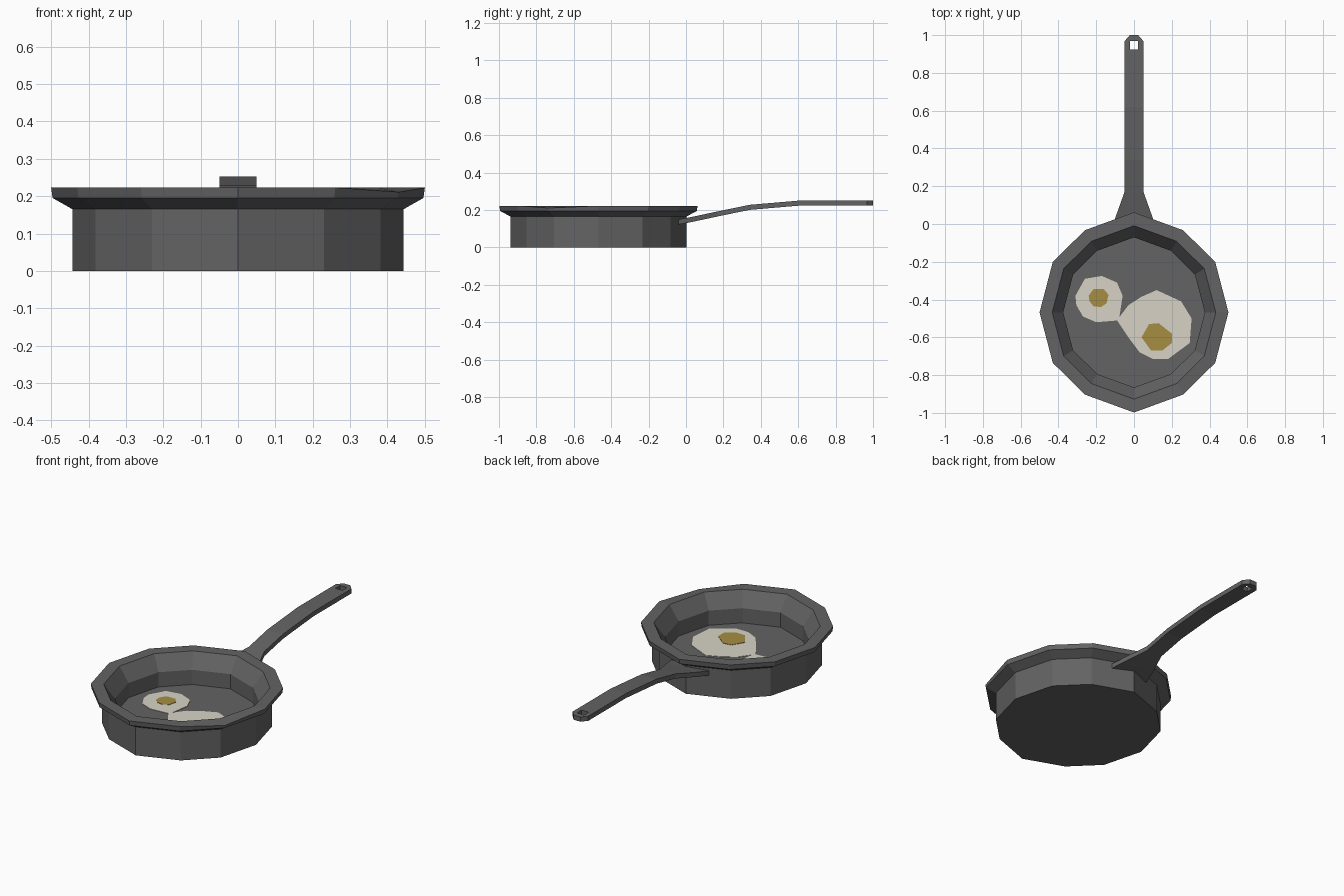
import bpy, bmesh

if "Cube" in bpy.data.objects:
    bpy.data.objects.remove(bpy.data.objects["Cube"])


def material(name, rgb):
    m = bpy.data.materials.new(name)
    m.diffuse_color = (*rgb, 1)
    m.use_nodes = True
    m.node_tree.nodes["Principled BSDF"].inputs["Base Color"].default_value = m.diffuse_color
    return m


IRON = material("dark iron", (0.125, 0.125, 0.125))
WHITE = material("egg white", (0.68, 0.65, 0.56))
YOLK = material("egg yolk", (0.38, 0.27, 0.055))


def finish(bm, name, mat):
    bmesh.ops.recalc_face_normals(bm, faces=bm.faces)
    me = bpy.data.meshes.new(name)
    bm.to_mesh(me)
    bm.free()
    me.materials.append(mat)
    ob = bpy.data.objects.new(name, me)
    bpy.context.collection.objects.link(ob)
    return ob


# Pan: slightly elongated twelve-sided outline swept through a profile
CY = -0.468
quarter = [(0.5, 0), (0.43, 0.267), (0.26, 0.435), (0, 0.53)]
half = quarter + [(-x, y) for x, y in quarter[-2::-1]]
outline = half + [(x, -y) for x, y in half[-2:0:-1]]
profile = [(0.886, 0), (0.886, 0.165), (0.992, 0.195), (1, 0.223),
           (0.866, 0.223), (0.75, 0.14), (0.75, 0.055)]
bm = bmesh.new()
rings = [[bm.verts.new((x * s, CY + y * s, z)) for x, y in outline]
         for s, z in profile]
n = len(outline)
for a, b in zip(rings, rings[1:]):
    for i in range(n):
        j = (i + 1) % n
        bm.faces.new((a[i], a[j], b[j], b[i]))
bm.faces.new(rings[0])
bm.faces.new(rings[-1])
# Small dip in the rim at the front right
rings[3][n - 1].co.z = 0.211
finish(bm, "pan", IRON)

# Handle: strip of three columns with a hanging hole near the tip
H = 0.022
rows = [(-0.04, 0.15, 0.12), (0.03, 0.163, 0.10), (0.17, 0.193, 0.05),
        (0.34, 0.228, 0.05), (0.62, 0.252, 0.05), (0.925, 0.252, 0.05),
        (0.968, 0.252, 0.05), (1.0, 0.252, H)]
T = 0.027
bm = bmesh.new()
top = [[bm.verts.new((x, y, z)) for x in (-w, -H, H, w)] for y, z, w in rows]
for r in range(len(rows) - 1):
    for c in range(3):
        if not (r == 5 and c == 1):
            bm.faces.new((top[r][c], top[r][c + 1],
                          top[r + 1][c + 1], top[r + 1][c]))
bmesh.ops.remove_doubles(bm, verts=bm.verts, dist=0.0005)
# Thicken downwards
ext = bmesh.ops.extrude_face_region(bm, geom=bm.faces[:], use_keep_orig=True)
low = [v for v in ext["geom"] if isinstance(v, bmesh.types.BMVert)]
bmesh.ops.translate(bm, verts=low, vec=(0, 0, -T))
finish(bm, "handle", IRON)


def plate(name, pts, z0, z1, mat):
    bm = bmesh.new()
    f = bm.faces.new([bm.verts.new((x, y, z0)) for x, y in pts])
    ext = bmesh.ops.extrude_face_region(bm, geom=[f], use_keep_orig=True)
    up = [v for v in ext["geom"] if isinstance(v, bmesh.types.BMVert)]
    bmesh.ops.translate(bm, verts=up, vec=(0, 0, z1 - z0))
    finish(bm, name, mat)


# Fried eggs lying on the pan floor
plate("small_egg_white", [(-.31, -.38), (-.26, -.29), (-.17, -.275), (-.09, -.31),
      (-.06, -.38), (-.08, -.51), (-.2, -.52), (-.27, -.49), (-.305, -.43)],
      0.054, 0.057, WHITE)
plate("large_egg_white", [(.12, -.35), (.25, -.41), (.305, -.5), (.295, -.63),
      (.18, -.715), (.1, -.715), (.03, -.68), (-.03, -.6), (-.09, -.51),
      (-.03, -.43), (.04, -.385)], 0.054, 0.057, WHITE)
plate("small_yolk", [(-.24, -.38), (-.215, -.345), (-.16, -.345), (-.135, -.375),
      (-.145, -.42), (-.175, -.44), (-.215, -.435), (-.235, -.41)],
      0.0565, 0.059, YOLK)
plate("large_yolk", [(.04, -.6), (.08, -.53), (.13, -.525), (.2, -.58),
      (.2, -.63), (.15, -.67), (.09, -.67)], 0.0565, 0.059, YOLK)
